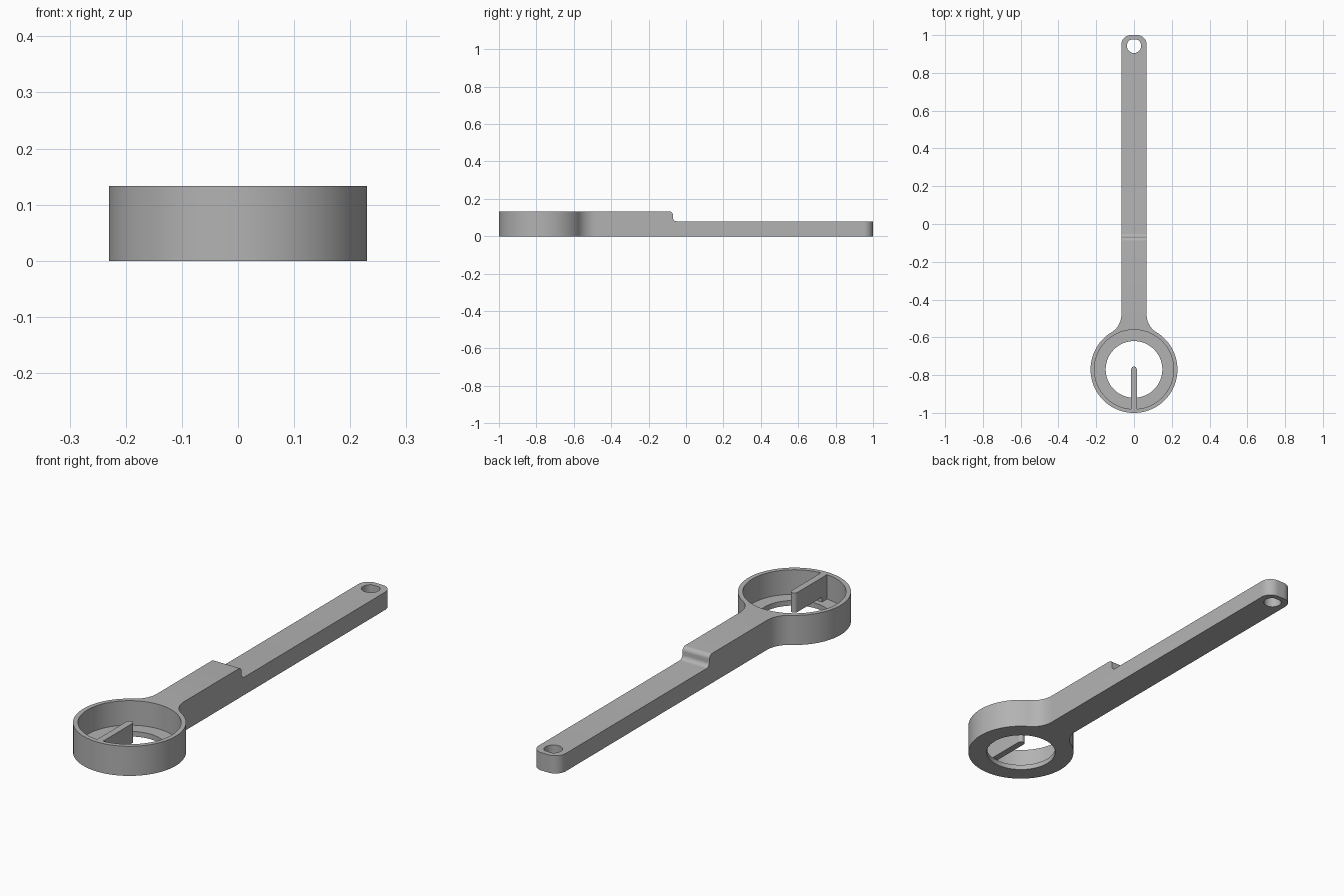
import bpy, bmesh
from math import pi, cos, sin, atan2, radians

cube = bpy.data.objects.get("Cube")
if cube:
    bpy.data.objects.remove(cube, do_unlink=True)

# Main sizes
TOP, LOW, FLOOR = 0.133, 0.08, 0.023
RING_Y, RING_R, RECESS_R, HOLE_R = -0.77, 0.23, 0.21, 0.15
HALF = 0.067

grey = bpy.data.materials.new("plain_grey")
grey.use_nodes = True
colour = (0.45, 0.45, 0.45, 1)
grey.diffuse_color = colour
grey.node_tree.nodes["Principled BSDF"].inputs["Base Color"].default_value = colour


def arc(cx, cy, r, start, end, n):
    return [(cx + r * cos(start + (end - start) * i / n),
             cy + r * sin(start + (end - start) * i / n)) for i in range(n + 1)]


def prism(name, points, low, high, axis="z"):
    """Extrude a 2D outline along z, or a (y, z) outline along x."""
    place = (lambda p, h: (p[0], p[1], h)) if axis == "z" else (lambda p, h: (h, p[0], p[1]))
    bm = bmesh.new()
    face = bm.faces.new([bm.verts.new(place(p, low)) for p in points])
    moved = bmesh.ops.extrude_face_region(bm, geom=[face])["geom"]
    shift = [b - a for a, b in zip(place((0, 0), low), place((0, 0), high))]
    bmesh.ops.translate(bm, vec=shift, verts=[v for v in moved if isinstance(v, bmesh.types.BMVert)])
    bmesh.ops.recalc_face_normals(bm, faces=bm.faces)
    mesh = bpy.data.meshes.new(name)
    bm.to_mesh(mesh)
    bm.free()
    mesh.materials.append(grey)
    obj = bpy.data.objects.new(name, mesh)
    bpy.context.collection.objects.link(obj)
    return obj


def activate(obj):
    bpy.ops.object.select_all(action="DESELECT")
    obj.select_set(True)
    bpy.context.view_layer.objects.active = obj


def cut(obj, cutter):
    cutter.hide_render = True
    activate(obj)
    mod = obj.modifiers.new("cut", "BOOLEAN")
    mod.operation, mod.solver, mod.object = "DIFFERENCE", "EXACT", cutter
    bpy.ops.object.modifier_apply(modifier=mod.name)
    bpy.data.objects.remove(cutter, do_unlink=True)


# Wrench-shaped outline: rounded tip, straight shaft, neck fillet, ring
FILLET, NECK_Y, TIP_R = 0.11, -0.48, 0.05
lean = atan2(NECK_Y - RING_Y, HALF + FILLET)
half = arc(HALF - TIP_R, 1 - TIP_R, TIP_R, pi / 2, 0, 10)
half += arc(HALF + FILLET, NECK_Y, FILLET, pi, pi + lean, 12)
half += arc(0, RING_Y, RING_R, lean, -pi / 2, 48)[1:]
outline = half + [(-x, y) for x, y in reversed(half[:-1])]
body = prism("ring_and_handle", outline, 0, TOP)

# Lowered part of the handle, reached by a rounded step
R = 0.02
step = [(1.2, LOW)] + arc(-0.05, LOW + R, R, -pi / 2, -pi, 8)
step += arc(-0.09, TOP - R, R, 0, pi / 2, 8) + [(-0.09, 0.3), (1.2, 0.3)]
cut(body, prism("step_cutter", step, -0.3, 0.3, "x"))

# Ring recess, through hole and hanging hole with a flattened top
cut(body, prism("recess_cutter", arc(0, RING_Y, RECESS_R, 0, 2 * pi, 72)[:-1], FLOOR, 0.3))
cut(body, prism("hole_cutter", arc(0, RING_Y, HOLE_R, 0, 2 * pi, 64)[:-1], -0.1, 0.1))
hang = [(x, min(y, 0.976)) for x, y in arc(0, 0.943, 0.038, 0, 2 * pi, 32)[:-1]]
cut(body, prism("hang_cutter", hang, -0.1, 0.3))

# Pointer blade inside the ring, with a foot resting on the ledge
W = 0.015
blade = prism("pointer_blade", arc(0, -0.77, W, 0, pi, 12) + [(-W, -0.98), (W, -0.98)], 0.045, TOP)
foot = prism("pointer_foot", [(-W, -0.98), (W, -0.98), (W, -0.945), (-W, -0.945)], FLOOR, 0.05)

for obj in (body, blade, foot):
    activate(obj)
    bpy.ops.object.shade_smooth_by_angle(angle=radians(30))
